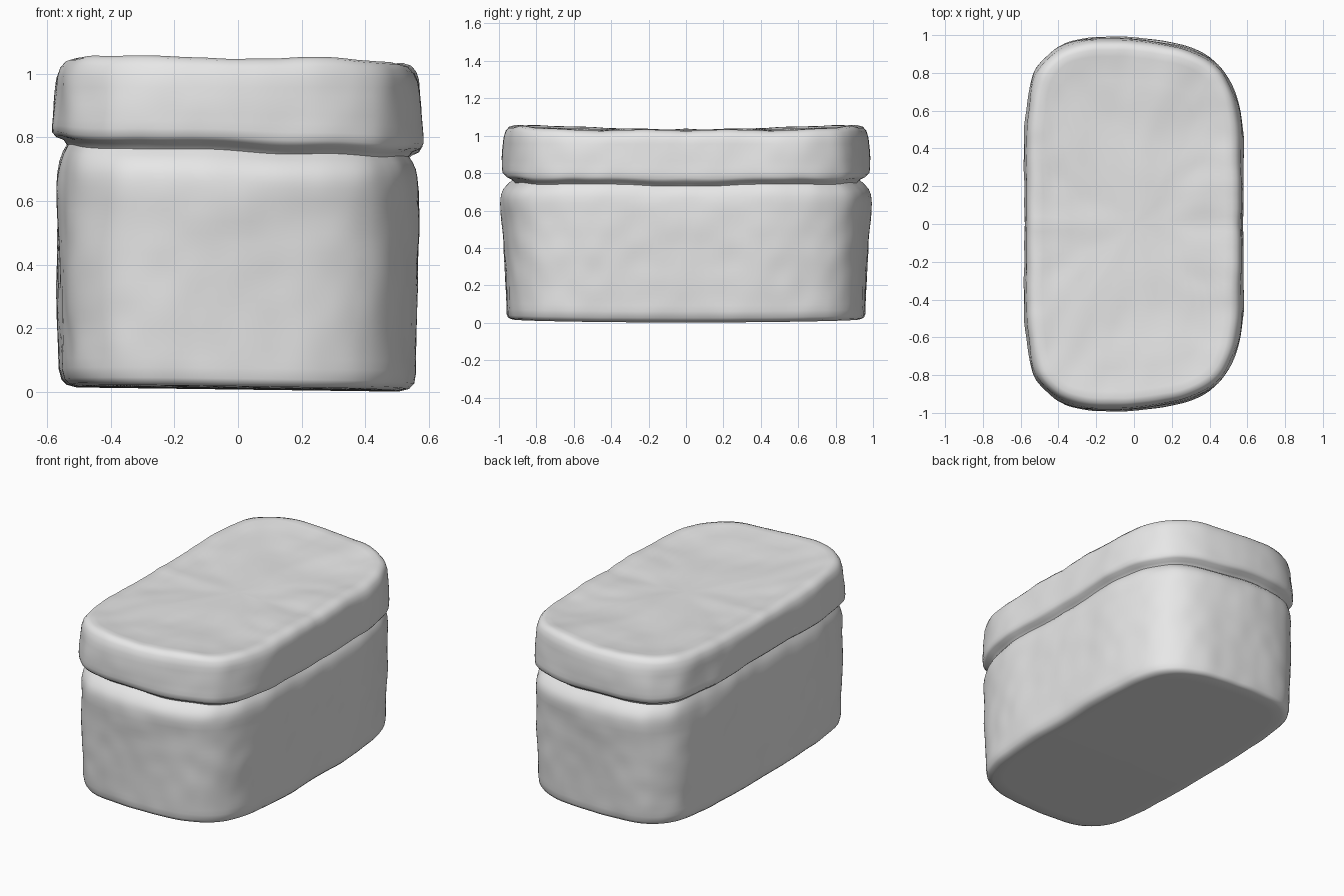
import bpy, bmesh, math
from mathutils import Vector, noise
from mathutils.geometry import interpolate_bezier

if "Cube" in bpy.data.objects:
    bpy.data.objects.remove(bpy.data.objects["Cube"])

clay = bpy.data.materials.new("clay_grey")
clay.diffuse_color = (0.8, 0.8, 0.8, 1)
clay.use_nodes = True
clay.node_tree.nodes["Principled BSDF"].inputs["Base Color"].default_value = clay.diffuse_color

# Half of the rounded plan outline, mirrored front to back
HALF = [(0.58, 0), (0.58, 0.4), (0.56, 0.6), (0.505, 0.77), (0.43, 0.87), (0.3, 0.94),
        (0.1, 0.98), (-0.1, 0.995), (-0.3, 0.98), (-0.42, 0.93), (-0.53, 0.8),
        (-0.57, 0.6), (-0.585, 0.4), (-0.585, 0)]


def make_outline(steps=10):
    ctrl = [Vector((x, y, 0)) for x, y in HALF]
    ctrl += [Vector((x, -y, 0)) for x, y in reversed(HALF[1:-1])]
    n, pts = len(ctrl), []
    for i in range(n):
        a, b, c, d = (ctrl[(i + k) % n] for k in (-1, 0, 1, 2))
        # tangents limited by segment length to avoid overshoot
        length = (c - b).length / 3
        pts += interpolate_bezier(b, b + (c - a).normalized() * length,
                                  c - (d - b).normalized() * length, c, steps + 1)[:-1]
    return pts


OUT = make_outline()
N = len(OUT)
NRM = []
for i in range(N):
    t = (OUT[(i + 3) % N] - OUT[i - 3]).normalized()
    NRM.append(Vector((t.y, -t.x, 0)))


def wobble(p, freq, amp, seed):
    q = Vector((p.x, abs(p.y), p.z)) * freq + Vector((seed, seed, seed))
    return noise.noise(q) * amp


def ring_point(i, dx, dy, z, scale):
    """Inset outline point with hand-made tilt, sag and lumps."""
    o, n = OUT[i], NRM[i]
    p = Vector(((o.x - n.x * dx) * scale, (o.y - n.y * dy) * scale, z))
    if z < 0.3:                                   # sagging base
        w = 1 - z / 0.3
        p.z += w * (0.008 - 0.013 * p.x + 0.012 * p.y ** 2)
    seam = max(0, 1 - abs(z - 0.77) / 0.15)       # tilted, wavy seam
    p.z += seam * (-0.04 * p.x + wobble(p, 3.5, 0.014, 4))
    if z > 0.95:                                  # slightly dished lid
        w = min(1, (z - 0.95) / 0.08)
        p.z += w * (-0.014 * p.x + 0.02 * p.y ** 2 - 0.01
                    + wobble(p, 3, 0.012, 9) + wobble(p, 8, 0.005, 2))
    if scale == 1:
        p += n * (wobble(p, 3, 0.01, 1) + wobble(p, 8, 0.005, 6))
    return p


def loft(name, rings, cap_first):
    bm = bmesh.new()
    loops = [[bm.verts.new(ring_point(i, *r)) for i in range(N)] for r in rings]
    for a, b in zip(loops, loops[1:]):
        for i in range(N):
            j = (i + 1) % N
            bm.faces.new((a[i], a[j], b[j], b[i]))
    # close the cap at its centre
    end = loops[0] if cap_first else loops[-1]
    mid = sum((v.co for v in end), Vector()) / N
    c = bm.verts.new(mid)
    for i in range(N):
        j = (i + 1) % N
        bm.faces.new((end[j], end[i], c) if cap_first else (end[i], end[j], c))
    mesh = bpy.data.meshes.new(name)
    bm.to_mesh(mesh)
    bm.free()
    mesh.materials.append(clay)
    for f in mesh.polygons:
        f.use_smooth = True
    obj = bpy.data.objects.new(name, mesh)
    bpy.context.collection.objects.link(obj)
    return obj


def resample(profile, step=0.035):
    """Subdivide long profile spans so the lumps show on the walls."""
    out = [profile[0]]
    for a, b in zip(profile, profile[1:]):
        k = max(1, math.ceil(abs(b[2] - a[2]) / step))
        out += [tuple(u + (v - u) * s / k for u, v in zip(a, b)) for s in range(1, k + 1)]
    return out


FILL = [0.04, 0.14, 0.26, 0.38, 0.5, 0.6, 0.7, 0.79, 0.87, 0.94]

# Body: base, walls, rounded shoulder running into the groove (inset x, inset y, z, scale)
body = [(0.09, 0.07, 0.0, s) for s in FILL]
body += resample([(0.08, 0.06, 0.0, 1), (0.05, 0.042, 0.008, 1), (0.034, 0.035, 0.025, 1),
                  (0.026, 0.032, 0.06, 1), (0.02, 0.026, 0.25, 1), (0.018, 0.014, 0.5, 1),
                  (0.016, 0.002, 0.64, 1), (0.02, 0.005, 0.68, 1), (0.026, 0.016, 0.71, 1),
                  (0.036, 0.038, 0.735, 1), (0.048, 0.062, 0.755, 1)])
loft("box_body", body, True)

# Lid: overhanging lip, leaning wall, soft rim and dished top
lid = resample([(0.048, 0.062, 0.755, 1), (0.036, 0.048, 0.77, 1), (0.012, 0.022, 0.78, 1),
                (0.001, 0.01, 0.795, 1), (0.0, 0.008, 0.82, 1), (0.006, 0.014, 0.9, 1),
                (0.014, 0.024, 0.985, 1), (0.024, 0.034, 1.015, 1), (0.04, 0.05, 1.034, 1),
                (0.065, 0.075, 1.042, 1), (0.1, 0.11, 1.04, 1)])
lid += [(0.11, 0.12, 1.035, s) for s in reversed(FILL)]
loft("box_lid", lid, False)
